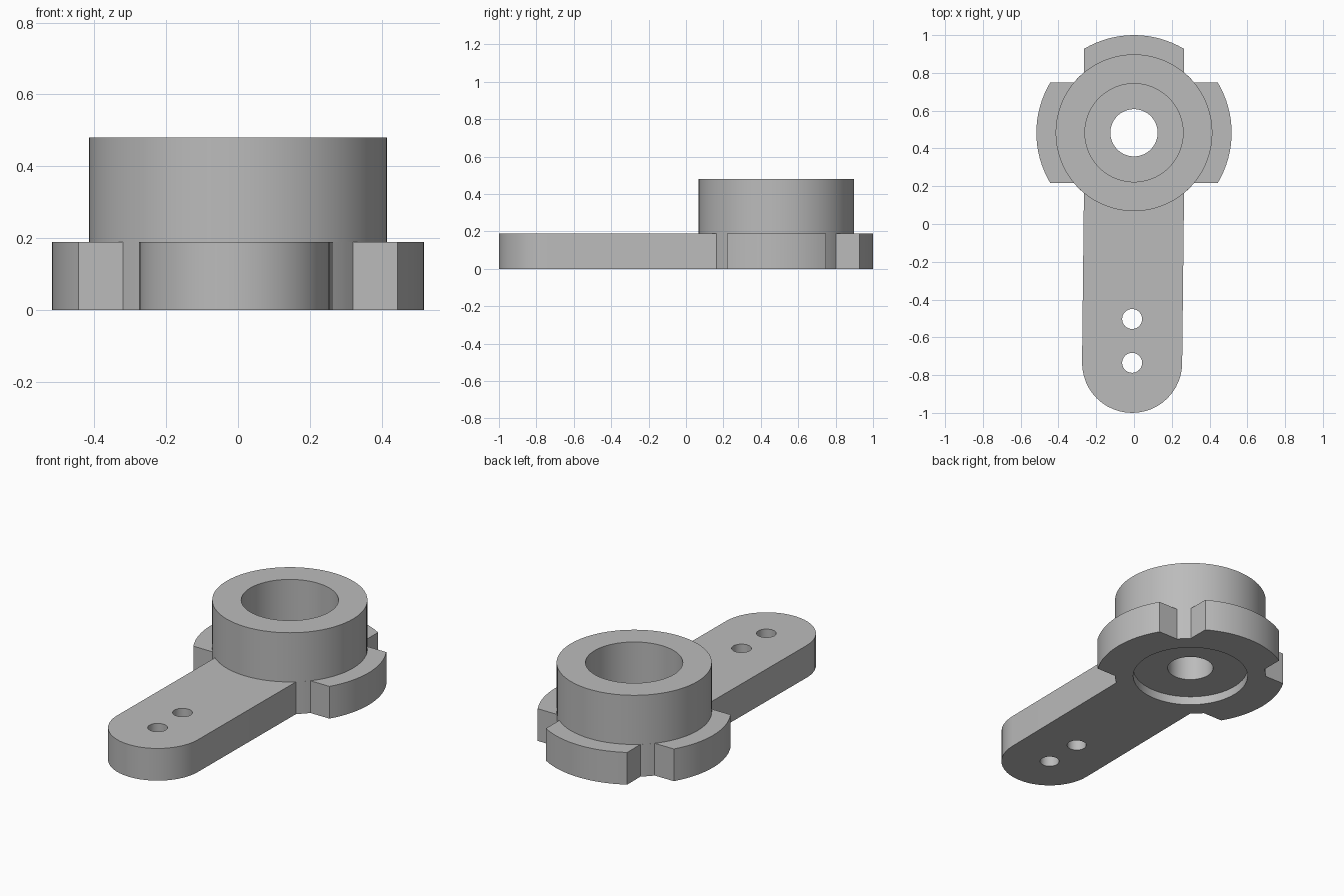
import bpy, bmesh
from math import sin, cos, asin, degrees, radians, pi

HUB_Y, HUB_R, TAB_R = 0.483, 0.415, 0.517
HALF_W = 0.265          # half width of the arm and of every tab
PLATE_H, HUB_H = 0.19, 0.48
ARM_X, ARM_Y = -0.01, -0.735

if "Cube" in bpy.data.objects:
    bpy.data.objects.remove(bpy.data.objects["Cube"], do_unlink=True)

grey = bpy.data.materials.new("plain grey")
grey.use_nodes = True
grey.diffuse_color = (0.5, 0.5, 0.5, 1)
grey.node_tree.nodes["Principled BSDF"].inputs["Base Color"].default_value = (0.5, 0.5, 0.5, 1)


def arc(cx, cy, r, start, end, steps):
    """Points on an arc, both ends included; angles in degrees."""
    angles = [radians(start + (end - start) * i / steps) for i in range(steps + 1)]
    return [(cx + r * cos(a), cy + r * sin(a)) for a in angles]


def circle(cx, cy, r, steps):
    return arc(cx, cy, r, 0, 360, steps)[:-1]


def finish(obj):
    """Clean the mesh, give it the colour and smooth the curved walls."""
    bm = bmesh.new()
    bm.from_mesh(obj.data)
    bmesh.ops.remove_doubles(bm, verts=bm.verts, dist=0.0001)
    bmesh.ops.recalc_face_normals(bm, faces=bm.faces)
    bm.to_mesh(obj.data)
    bm.free()
    obj.data.materials.clear()
    obj.data.materials.append(grey)
    bpy.ops.object.select_all(action="DESELECT")
    obj.select_set(True)
    bpy.context.view_layer.objects.active = obj
    bpy.ops.object.shade_smooth_by_angle(angle=radians(30))


def extrude_outline(name, loops, height):
    """Extrude an outer loop with holes from z = 0 up to height."""
    curve = bpy.data.curves.new(name + "_outline", "CURVE")
    curve.dimensions = "2D"
    curve.fill_mode = "BOTH"
    curve.extrude = height / 2
    for loop in loops:
        spline = curve.splines.new("POLY")
        spline.points.add(len(loop) - 1)
        for point, (x, y) in zip(spline.points, loop):
            point.co = (x, y, 0, 1)
        spline.use_cyclic_u = True
    helper = bpy.data.objects.new(name + "_outline", curve)
    bpy.context.collection.objects.link(helper)
    graph = bpy.context.evaluated_depsgraph_get()
    mesh = bpy.data.meshes.new_from_object(helper.evaluated_get(graph))
    bpy.data.objects.remove(helper, do_unlink=True)
    for vert in mesh.vertices:
        vert.co.z += height / 2
    obj = bpy.data.objects.new(name, mesh)
    bpy.context.collection.objects.link(obj)
    finish(obj)


def lathe(name, profile, cy, steps):
    """Spin a closed radius/height profile around a vertical axis."""
    bm = bmesh.new()
    rings = []
    for i in range(steps):
        a = 2 * pi * i / steps
        rings.append([bm.verts.new((r * cos(a), cy + r * sin(a), z)) for r, z in profile])
    n = len(profile)
    for i in range(steps):
        here, there = rings[i], rings[(i + 1) % steps]
        for j in range(n):
            k = (j + 1) % n
            bm.faces.new((here[j], there[j], there[k], here[k]))
    mesh = bpy.data.meshes.new(name)
    bm.to_mesh(mesh)
    bm.free()
    obj = bpy.data.objects.new(name, mesh)
    bpy.context.collection.objects.link(obj)
    finish(obj)


# Base plate: rounded arm, three tabs and the notches between them
inner = degrees(asin(HALF_W / HUB_R))
outer = degrees(asin(HALF_W / TAB_R))
outline = arc(ARM_X, ARM_Y, HALF_W, 180, 360, 24)
for middle in (0, 90, 180):
    outline += arc(0, HUB_Y, HUB_R, middle - 90 + inner, middle - inner, 3)
    outline += arc(0, HUB_Y, TAB_R, middle - outer, middle + outer, 16)
outline += arc(0, HUB_Y, HUB_R, 180 + inner, 270 - inner, 3)

recess = circle(0, HUB_Y, 0.315, 72)
arm_holes = [circle(ARM_X, y, 0.053, 24) for y in (ARM_Y, -0.503)]
extrude_outline("base_plate", [outline, recess] + arm_holes, PLATE_H)

# Hub: wide upper bore, floor with a small through hole, shallow recess below
hub_profile = [(0.315, 0.05), (0.125, 0.05), (0.125, 0.2), (0.26, 0.2),
               (0.26, HUB_H), (HUB_R, HUB_H), (HUB_R, PLATE_H), (0.315, PLATE_H)]
lathe("hub", hub_profile, HUB_Y, 72)
